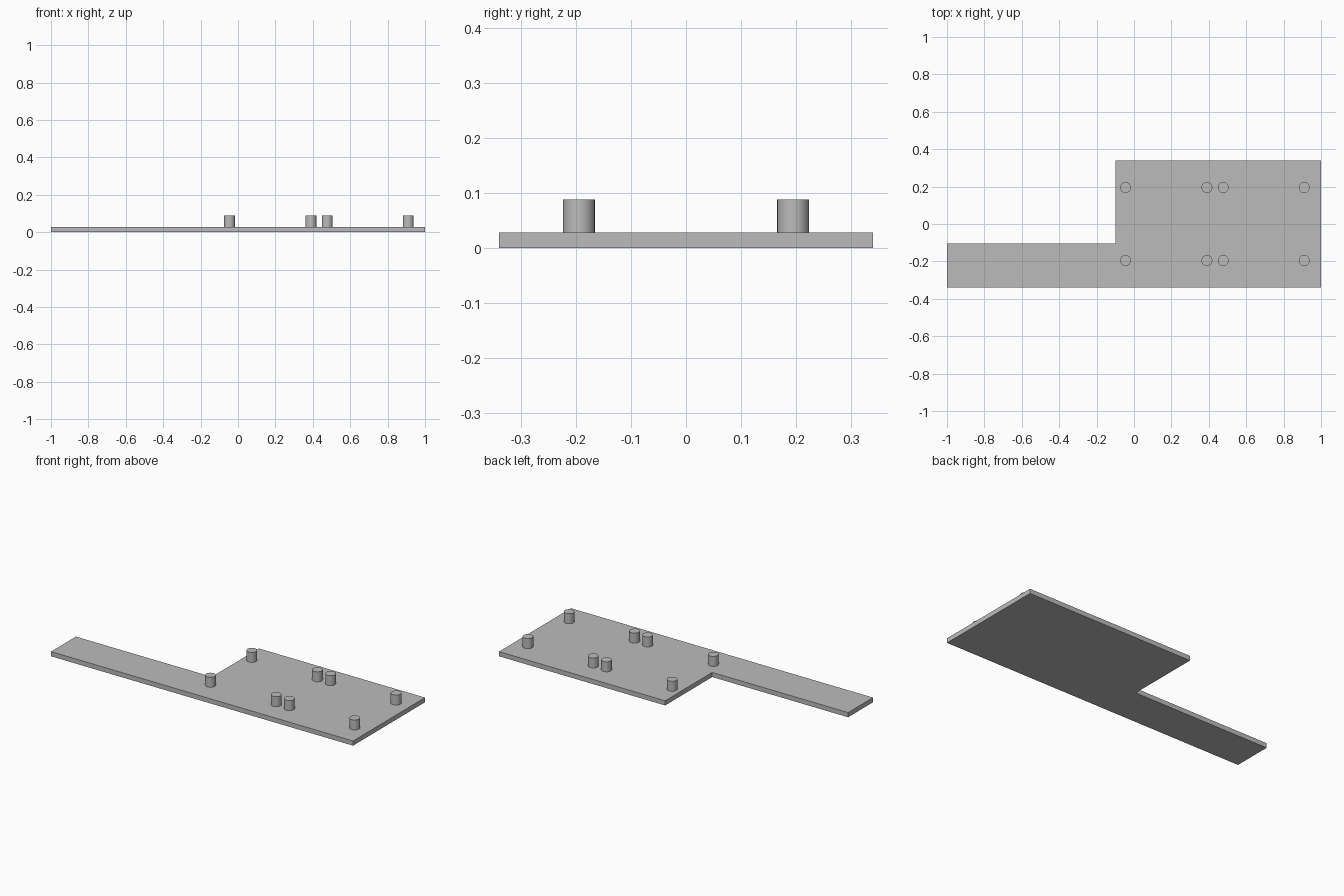
import bpy
import bmesh

cube = bpy.data.objects.get("Cube")
if cube:
    bpy.data.objects.remove(cube, do_unlink=True)

GREY = (0.5, 0.5, 0.5, 1)
grey = bpy.data.materials.new("plain grey")
grey.use_nodes = True
grey.diffuse_color = GREY
grey.node_tree.nodes["Principled BSDF"].inputs["Base Color"].default_value = GREY

THICK = 0.028
TOP = 0.088
RADIUS = 0.029

# Flat plate with a long tongue along its front edge
outline = [(-1, -0.34), (1, -0.34), (1, 0.34),
           (-0.1, 0.34), (-0.1, -0.105), (-1, -0.105)]
bm = bmesh.new()
base = bm.faces.new([bm.verts.new((x, y, 0)) for x, y in outline])
grown = bmesh.ops.extrude_face_region(bm, geom=[base])["geom"]
bmesh.ops.translate(bm, vec=(0, 0, THICK),
                    verts=[v for v in grown if isinstance(v, bmesh.types.BMVert)])
bmesh.ops.recalc_face_normals(bm, faces=bm.faces)
mesh = bpy.data.meshes.new("base_plate")
bm.to_mesh(mesh)
bm.free()
mesh.materials.append(grey)
plate = bpy.data.objects.new("base_plate", mesh)
bpy.context.collection.objects.link(plate)


# Round locating pegs in two rows, sunk slightly into the plate
def add_peg(name, x, y):
    bottom = THICK / 2
    bpy.ops.mesh.primitive_cylinder_add(
        vertices=48, radius=RADIUS, depth=TOP - bottom,
        location=(x, y, (TOP + bottom) / 2))
    peg = bpy.context.object
    peg.name = name
    peg.data.materials.append(grey)
    bpy.ops.object.shade_smooth_by_angle()


for row, y in (("front", -0.195), ("back", 0.195)):
    for i, x in enumerate((-0.045, 0.39, 0.477, 0.91), 1):
        add_peg(f"{row}_peg_{i}", x, y)
